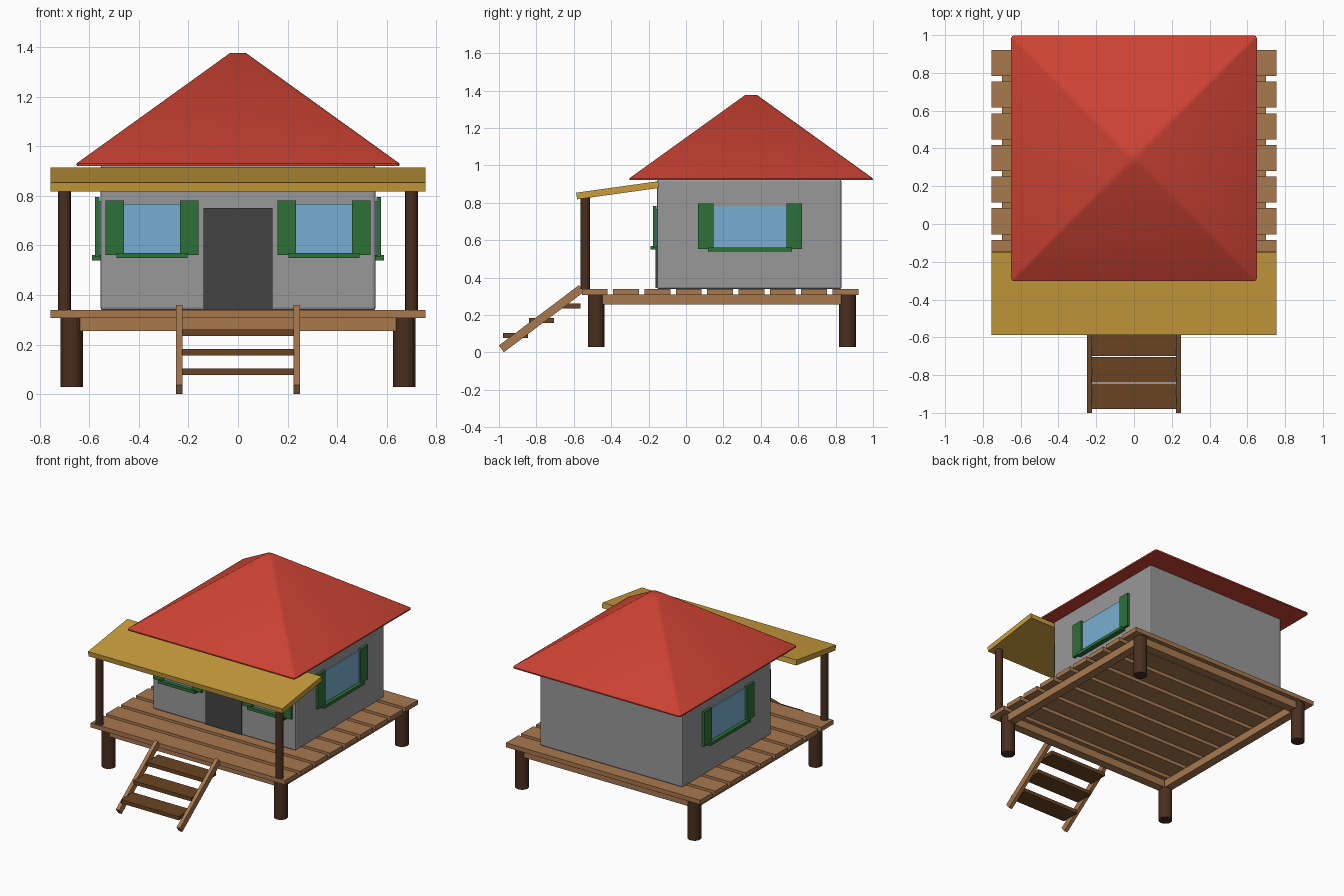
import bpy, bmesh, math
from mathutils import Matrix, Vector

cube = bpy.data.objects.get("Cube")
if cube:
    bpy.data.objects.remove(cube, do_unlink=True)


def material(name, hex_code):
    """Flat colour from an sRGB hex code, converted to linear."""
    srgb = [int(hex_code[i:i + 2], 16) / 255 for i in (0, 2, 4)]
    rgba = [c / 12.92 if c <= 0.04045 else ((c + 0.055) / 1.055) ** 2.4 for c in srgb] + [1]
    mat = bpy.data.materials.new(name)
    mat.use_nodes = True
    mat.diffuse_color = rgba
    bsdf = next(n for n in mat.node_tree.nodes if n.type == "BSDF_PRINCIPLED")
    bsdf.inputs["Base Color"].default_value = rgba
    return mat


RED = material("roof red", "CB4233")
OCHRE = material("porch ochre", "CA9E3D")
WALL = material("wall grey", "999999")
GLASS = material("window blue", "79AFD2")
GREEN = material("shutter green", "2E7037")
DOOR = material("door charcoal", "434343")
WOOD = material("plank brown", "A8784F")
STEP = material("step brown", "6A4422")
POST = material("post dark brown", "4A2F1F")


def finish(name, bm, mat):
    bmesh.ops.recalc_face_normals(bm, faces=bm.faces)
    mesh = bpy.data.meshes.new(name)
    bm.to_mesh(mesh)
    bm.free()
    mesh.materials.append(mat)
    obj = bpy.data.objects.new(name, mesh)
    bpy.context.collection.objects.link(obj)
    return obj


def smooth(obj, degrees):
    bpy.ops.object.select_all(action="DESELECT")
    obj.select_set(True)
    bpy.context.view_layer.objects.active = obj
    bpy.ops.object.shade_smooth_by_angle(angle=math.radians(degrees))


def box(name, mat, xs, ys, zs, tilt=0.0):
    """Box between the given limits, optionally tilted about x at its centre."""
    lo, hi = Vector((xs[0], ys[0], zs[0])), Vector((xs[1], ys[1], zs[1]))
    bm = bmesh.new()
    bmesh.ops.create_cube(bm, size=1)
    bmesh.ops.scale(bm, vec=hi - lo, verts=bm.verts)
    obj = finish(name, bm, mat)
    obj.location = (lo + hi) / 2
    obj.rotation_euler.x = tilt
    return obj


def post(name, x, y, radius, z0, z1):
    bm = bmesh.new()
    bmesh.ops.create_cone(bm, cap_ends=True, segments=16, radius1=radius, radius2=radius,
                          depth=z1 - z0, matrix=Matrix.Translation((x, y, (z0 + z1) / 2)))
    return finish(name, bm, POST)


def sloped_board(name, mat, xs, start, end, thick):
    """Board whose centre line runs from start to end, both given as (y, z)."""
    dy, dz = end[0] - start[0], end[1] - start[1]
    length = math.hypot(dy, dz)
    cy, cz = (start[0] + end[0]) / 2, (start[1] + end[1]) / 2
    return box(name, mat, xs, (cy - length / 2, cy + length / 2),
               (cz - thick / 2, cz + thick / 2), math.atan2(dz, dy))


# Deck planks
for i in range(9):
    y = 0.852 - i * 0.1675
    box(f"deck_plank_{i + 1}", WOOD, (-0.755, 0.755), (y - 0.069, y + 0.069), (0.308, 0.339))

# Frame under the deck
for label, y in (("front", -0.48), ("back", 0.86)):
    box(f"{label}_beam", WOOD, (-0.70, 0.70), (y - 0.03, y + 0.03), (0.255, 0.309))
for label, s in (("left", 1), ("right", -1)):
    box(f"{label}_beam", WOOD, sorted((s * 0.64, s * 0.70)), (-0.45, 0.83), (0.255, 0.309))

    # Stilts and porch posts
    post(f"front_{label}_stilt", s * 0.67, -0.48, 0.045, 0.03, 0.308)
    post(f"back_{label}_stilt", s * 0.67, 0.863, 0.045, 0.03, 0.308)
    post(f"{label}_porch_post", s * 0.70, -0.538, 0.026, 0.338, 0.835)

    # Stair stringers
    sloped_board(f"{label}_stair_stringer", WOOD, sorted((s * 0.223, s * 0.249)),
                 (-0.987, 0.019), (-0.558, 0.342), 0.045)

# Stair treads
for i in range(3):
    y, z = -0.912 + i * 0.14, 0.091 + i * 0.079
    box(f"stair_tread_{i + 1}", STEP, (-0.225, 0.225), (y - 0.067, y + 0.067), (z - 0.013, z + 0.013))

# House walls with softened edges
house = box("house_walls", WALL, (-0.555, 0.555), (-0.155, 0.832), (0.338, 0.925))
bevel = house.modifiers.new("soft_edges", "BEVEL")
bevel.width = 0.012
bevel.segments = 2

# Door
box("door", DOOR, (-0.14, 0.14), (-0.163, -0.154), (0.345, 0.752))

# Porch roof
sloped_board("porch_roof", OCHRE, (-0.755, 0.755), (-0.585, 0.836), (-0.147, 0.897), 0.036)


def wall_window(name, place, centre, glass_half, shutter_width, z0, z1):
    """Window with shutters and sill; place maps (along, depth) ranges to x and y ranges."""
    inner, outer = glass_half, glass_half + shutter_width

    def part(suffix, mat, along, depth, zs):
        xs, ys = place([centre + a for a in along], depth)
        box(f"{name}_{suffix}", mat, sorted(xs), sorted(ys), zs)

    part("glass", GLASS, (-inner, inner), (-0.001, 0.008), (z0, z1 - 0.015))
    part("shutter_a", GREEN, (-outer, -inner), (0.004, 0.022), (z0 - 0.005, z1))
    part("shutter_b", GREEN, (inner, outer), (0.004, 0.022), (z0 - 0.005, z1))
    part("sill", GREEN, (-inner - 0.03, inner + 0.03), (-0.001, 0.034), (z0 - 0.018, z0 + 0.003))


# Front and side windows
for label, s in (("left", 1), ("right", -1)):
    wall_window(f"front_{label}_window", lambda a, d: (a, [-0.155 - v for v in d]),
                s * 0.347, 0.113, 0.075, 0.567, 0.782)
    wall_window(f"{label}_side_window", lambda a, d, s=s: ([s * (0.555 + v) for v in d], a),
                0.343, 0.195, 0.083, 0.558, 0.795)

# Main roof: rim and slopes from three square rings, hips rounded
bm = bmesh.new()
rings = []
for half, z in ((0.65, 0.921), (0.65, 0.932), (0.032, 1.376)):
    rings.append([bm.verts.new((sx * half, 0.348 + sy * half, z))
                  for sx, sy in ((-1, -1), (1, -1), (1, 1), (-1, 1))])
bm.faces.new(rings[0])
bm.faces.new(rings[2])
for low, high in zip(rings, rings[1:]):
    for k in range(4):
        n = (k + 1) % 4
        bm.faces.new((low[k], low[n], high[n], high[k]))
hips = [e for e in bm.edges if abs(e.verts[0].co.z - e.verts[1].co.z) > 0.001]
bmesh.ops.bevel(bm, geom=hips, offset=0.014, segments=2, profile=0.5, affect="EDGES")
smooth(finish("main_roof", bm, RED), 40)
